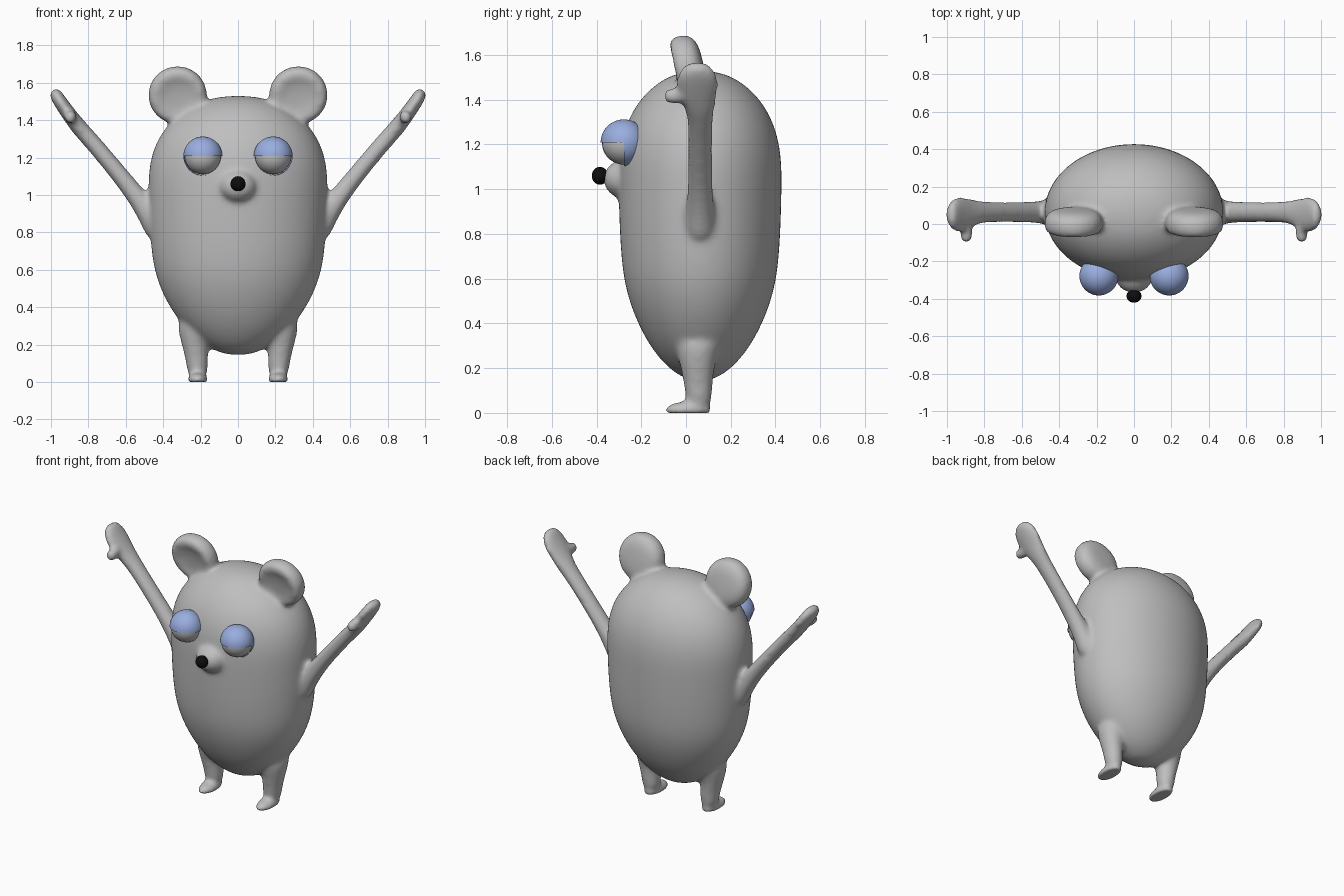
import bpy, bmesh, math
from mathutils import Vector

cube = bpy.data.objects.get("Cube")
if cube:
    bpy.data.objects.remove(cube)


def material(name, color):
    m = bpy.data.materials.new(name)
    m.use_nodes = True
    m.diffuse_color = (*color, 1)
    bsdf = m.node_tree.nodes["Principled BSDF"]
    bsdf.inputs["Base Color"].default_value = (*color, 1)
    return m


grey = material("soft grey", (0.52, 0.52, 0.52))
blue = material("eyelid blue", (0.32, 0.42, 0.74))
black = material("nose black", (0.004, 0.004, 0.004))


def loft(bm, sections, u, v, sides=16):
    """Closed skin over ellipses (centre, radius along u, radius along v)."""
    u, v = Vector(u).normalized(), Vector(v).normalized()
    rings = []
    for centre, a, b in sections:
        ring = []
        for i in range(sides):
            t = 2 * math.pi * i / sides
            p = Vector(centre) + 1.025 * (u * a * math.cos(t) + v * b * math.sin(t))
            ring.append(bm.verts.new(p))
        rings.append(ring)
    for r, s in zip(rings, rings[1:]):
        for i in range(sides):
            j = (i + 1) % sides
            bm.faces.new((r[i], r[j], s[j], s[i]))
    bm.faces.new(rings[0][::-1])
    bm.faces.new(rings[-1])


def ball(bm, centre, radii, floor=None):
    new = bmesh.ops.create_uvsphere(bm, u_segments=24, v_segments=16, radius=1)["verts"]
    for vert in new:
        vert.co = Vector(c * r for c, r in zip(vert.co, radii)) + Vector(centre)
        if floor is not None:
            vert.co.z = max(vert.co.z, floor)


def make_object(name, bm, mat):
    bmesh.ops.recalc_face_normals(bm, faces=bm.faces)
    mesh = bpy.data.meshes.new(name)
    bm.to_mesh(mesh)
    bm.free()
    mesh.materials.append(mat)
    mesh.shade_smooth()
    ob = bpy.data.objects.new(name, mesh)
    bpy.context.collection.objects.link(ob)
    return ob


# Torso: height and half width, with a constant depth ratio
body = bmesh.new()
profile = [(0.145, 0.03), (0.15, 0.08), (0.195, 0.18), (0.29, 0.285), (0.4, 0.36),
           (0.5, 0.41), (0.62, 0.448), (0.8, 0.465), (1.0, 0.472), (1.14, 0.472),
           (1.27, 0.44), (1.38, 0.37), (1.46, 0.275), (1.515, 0.16), (1.53, 0.04)]
loft(body, [((0, 0.063, z), w, w * 0.762) for z, w in profile], (1, 0, 0), (0, 1, 0), 24)

# Snout
ball(body, (0, -0.285, 1.045), (0.1, 0.085, 0.085))

arm_path = [(0.40, 0.80, 0.10, 0.08), (0.46, 0.88, 0.068, 0.066), (0.54, 0.99, 0.053, 0.056),
            (0.63, 1.105, 0.047, 0.054), (0.78, 1.285, 0.045, 0.054), (0.85, 1.36, 0.045, 0.065),
            (0.895, 1.42, 0.04, 0.09), (0.935, 1.475, 0.038, 0.098), (0.965, 1.52, 0.036, 0.088),
            (0.983, 1.55, 0.032, 0.06), (0.99, 1.562, 0.02, 0.03)]
leg_path = [(0.02, 0.215, 0.06, 0.054), (0.1, 0.218, 0.055, 0.058), (0.18, 0.228, 0.053, 0.068),
            (0.26, 0.232, 0.05, 0.085), (0.36, 0.22, 0.06, 0.11)]
ear_path = [(-0.045, 0.03), (-0.05, 0.085), (-0.068, 0.125), (-0.04, 0.157),
            (0.025, 0.157), (0.06, 0.125), (0.072, 0.06)]
ear_axis, ear_up = Vector((0, 0.98, 0.2)), Vector((0, -0.2, 0.98))

for s in (-1, 1):
    # Raised arm ending in a flat hand with a thumb
    loft(body, [((s * x, 0.063 if x < 0.86 else 0.05, z), a, b) for x, z, a, b in arm_path],
         (-0.77 * s, 0, 0.64), (0, 1, 0))
    loft(body, [((s * 0.9, 0.0, 1.43), 0.035, 0.045), ((s * 0.895, -0.05, 1.415), 0.033, 0.037),
                ((s * 0.895, -0.085, 1.415), 0.032, 0.034), ((s * 0.9, -0.1, 1.42), 0.018, 0.02)],
         (1, 0, 0), (0, 0, 1))
    # Leg and foot
    loft(body, [((s * x, y, z), a, a * 1.05) for z, x, y, a in leg_path], (1, 0, 0), (0, 1, 0))
    ball(body, (s * 0.215, 0.01, 0.012), (0.056, 0.108, 0.04), -0.005)
    # Round ear with a dished front
    loft(body, [(Vector((s * 0.323, 0.01, 1.535)) + ear_axis * d, r, r) for d, r in ear_path],
         (1, 0, 0), ear_up, 20)

# Fuse everything into one soft skin
skin = make_object("body", body, grey)
sub = skin.modifiers.new("round", "SUBSURF")
sub.levels = sub.render_levels = 2
rem = skin.modifiers.new("fuse", "REMESH")
rem.mode, rem.voxel_size, rem.use_smooth_shade = "VOXEL", 0.013, True
smooth = skin.modifiers.new("soften", "SMOOTH")
smooth.factor, smooth.iterations = 0.5, 14
bpy.ops.object.select_all(action="DESELECT")
bpy.context.view_layer.objects.active = skin
skin.select_set(True)
bpy.ops.object.convert(target="MESH")
for vert in skin.data.vertices:
    vert.co.z = max(vert.co.z, 0)

# Nose
nose = bmesh.new()
ball(nose, (0, -0.385, 1.06), (0.04, 0.036, 0.04))
make_object("nose", nose, black)

for s, side in ((-1, "right"), (1, "left")):
    centre = Vector((s * 0.188, -0.278, 1.208))
    # Eyeball
    eye = bmesh.new()
    ball(eye, centre, (0.098, 0.098, 0.098))
    make_object(side + "_eyeball", eye, grey)
    # Eyelid: a shell around the ball, open over the lower front quarter
    lid = bmesh.new()
    bmesh.ops.create_uvsphere(lid, u_segments=40, v_segments=24, radius=0.104)
    for vert in lid.verts:
        x, y, z = vert.co
        vert.co = (z, x, y)
    opening = [f for f in lid.faces
               if f.calc_center_median().z < 0 and f.calc_center_median().y < 0]
    bmesh.ops.delete(lid, geom=opening, context="FACES")
    bmesh.ops.translate(lid, verts=lid.verts, vec=centre)
    make_object(side + "_eyelid", lid, blue)
